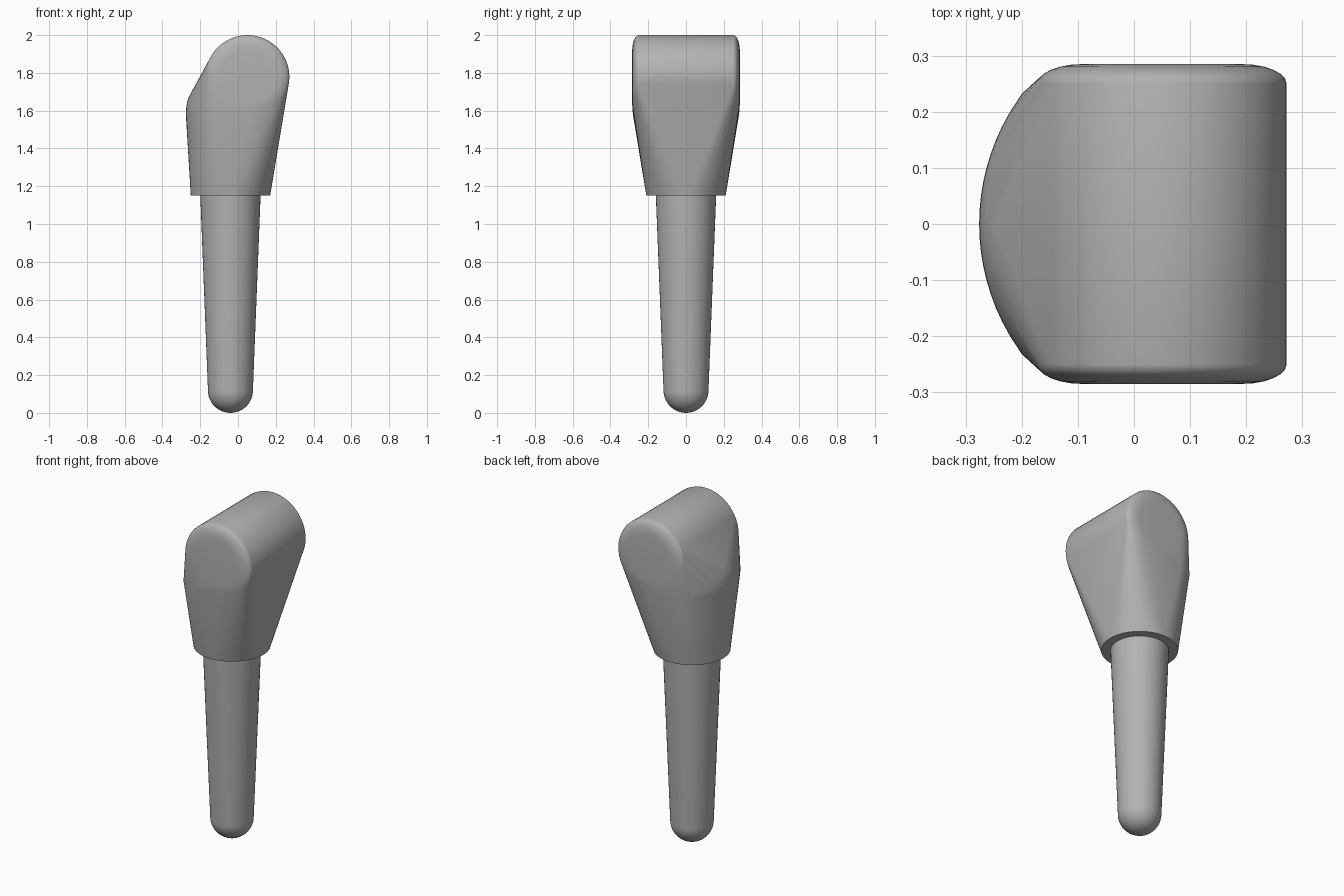
import bpy, bmesh, math

if "Cube" in bpy.data.objects:
    bpy.data.objects.remove(bpy.data.objects["Cube"])

grey = bpy.data.materials.new("plain_grey")
grey.diffuse_color = (0.45, 0.45, 0.45, 1)
grey.use_nodes = True
grey.node_tree.nodes["Principled BSDF"].inputs["Base Color"].default_value = grey.diffuse_color
AXIS_X = -0.04          # centre of the stem and collar
COLLAR_Z = 1.15


def finish(bm, name, angle):
    bmesh.ops.recalc_face_normals(bm, faces=bm.faces)
    mesh = bpy.data.meshes.new(name)
    bm.to_mesh(mesh)
    bm.free()
    mesh.materials.append(grey)
    obj = bpy.data.objects.new(name, mesh)
    bpy.context.collection.objects.link(obj)
    bpy.ops.object.select_all(action='DESELECT')
    obj.select_set(True)
    bpy.context.view_layer.objects.active = obj
    bpy.ops.object.shade_smooth_by_angle(angle=math.radians(angle))
    return obj


def circle(n):
    return [(math.cos(2 * math.pi * i / n), math.sin(2 * math.pi * i / n)) for i in range(n)]


# Head: skin stretched over a round collar, a cross barrel and a side bulge
points = [(AXIS_X + 0.21 * c, 0.21 * s, COLLAR_Z) for c, s in circle(64)]

# Cross barrel with softened rims
for i in range(7):
    a = math.pi / 2 * i / 6
    r, y = 0.142 + 0.08 * math.sin(a), 0.25 + 0.035 * math.cos(a)
    for c, s in circle(64):
        for side in (-1, 1):
            points.append((0.05 + r * c, side * y, 1.778 + r * s))

# Side bulge: shallow arc with rounded shoulders, softened towards the top
arc = [(-0.276 + 0.39 - math.sqrt(0.39 ** 2 - y * y), y)
       for y in [0.2 * i / 8 for i in range(9)]]
arc += [(-0.2, 0.232), (-0.17, 0.256), (-0.135, 0.273), (-0.1, 0.281)]
for inset, z in ((0, 1.58), (0.001, 1.61), (0.006, 1.64), (0.013, 1.667), (0.025, 1.69)):
    for x, y in arc:
        for side in (-1, 1):
            points.append((x + inset, side * y * (1 - inset), z))

bm = bmesh.new()
for p in points:
    bm.verts.new(p)
hull = bmesh.ops.convex_hull(bm, input=bm.verts)
spare = {v for v in hull["geom_interior"] + hull["geom_unused"]
         if isinstance(v, bmesh.types.BMVert) and not v.link_faces}
bmesh.ops.delete(bm, geom=list(spare), context='VERTS')
bmesh.ops.dissolve_limit(bm, angle_limit=math.radians(0.3), verts=bm.verts, edges=bm.edges)
finish(bm, "head", 40)

# Stem: tapered peg with a round tip
profile = [(0.16, COLLAR_Z + 0.01)]
profile += [(0.119 * math.cos(a), 0.119 - 0.119 * math.sin(a))
            for a in [math.pi / 2 * i / 12 for i in range(12)]]
bm = bmesh.new()
rings = [[bm.verts.new((AXIS_X + r * c, r * s, z)) for c, s in circle(48)] for r, z in profile]
for a, b in zip(rings, rings[1:]):
    for i in range(48):
        j = (i + 1) % 48
        bm.faces.new((a[i], a[j], b[j], b[i]))
tip = bm.verts.new((AXIS_X, 0, 0))
for i in range(48):
    bm.faces.new((rings[-1][i], rings[-1][(i + 1) % 48], tip))
bm.faces.new(rings[0])
finish(bm, "stem", 40)
